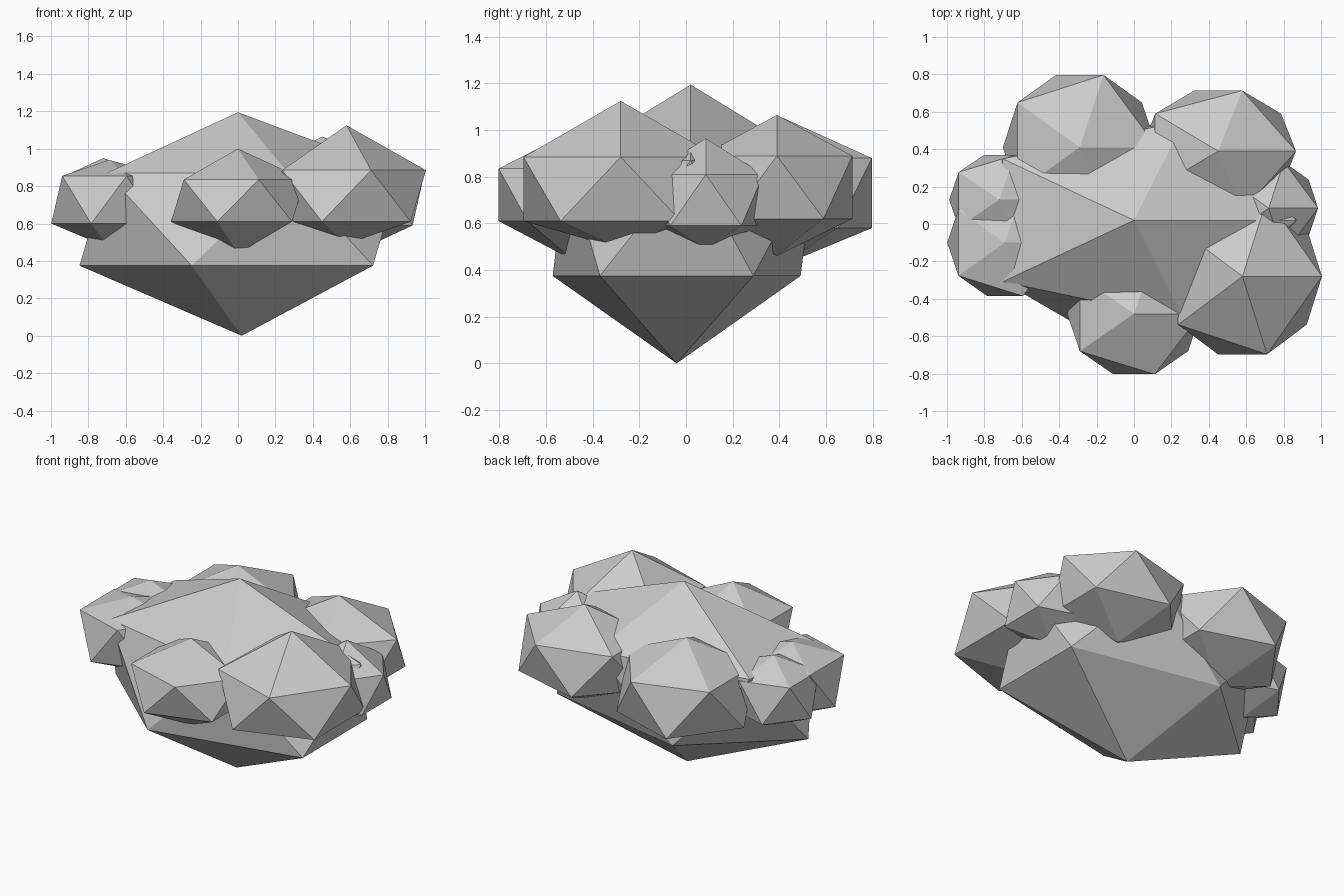
import bpy, bmesh

if "Cube" in bpy.data.objects:
    bpy.data.objects.remove(bpy.data.objects["Cube"])


def puff(name, centre, radii, top, upper, lower, bottom, lean=(0, 0)):
    """Flattened 20-sided ball: tip, upper ring, lower ring and bottom heights."""
    bm = bmesh.new()
    bmesh.ops.create_icosphere(bm, subdivisions=1, radius=1)
    for v in bm.verts:
        s = 1 if v.co.z > 0 else -1
        tip = abs(v.co.z) > 0.9
        z = (top if tip else upper) if s > 0 else (bottom if tip else lower)
        v.co = (centre[0] + v.co.x * radii[0] + s * lean[0],
                centre[1] + v.co.y * radii[1] + s * lean[1], z)
    mesh = bpy.data.meshes.new(name)
    bm.to_mesh(mesh)
    bm.free()
    ob = bpy.data.objects.new(name, mesh)
    bpy.context.collection.objects.link(ob)
    return ob


# large central body
puff("main_body", (0.01, -0.01), (0.97, 0.625), 1.195, 0.87, 0.375, 0.0, (-0.01, 0.03))

# smaller lumps around the rim
puff("front_lump", (0.0, -0.48), (0.40, 0.38), 1.0, 0.835, 0.61, 0.44)
puff("front_right_lump", (0.58, -0.28), (0.475, 0.49), 1.125, 0.885, 0.61, 0.49)
puff("back_right_lump", (0.45, 0.39), (0.465, 0.38), 1.065, 0.89, 0.62, 0.46)
puff("back_left_lump", (-0.29, 0.41), (0.46, 0.455), 1.055, 0.88, 0.58, 0.42)
puff("left_front_lump", (-0.69, -0.10), (0.345, 0.335), 0.94, 0.855, 0.60, 0.47)
puff("left_back_lump", (-0.72, 0.13), (0.30, 0.28), 0.95, 0.85, 0.61, 0.50)
puff("right_lump", (0.72, 0.085), (0.295, 0.29), 0.965, 0.81, 0.59, 0.49)
